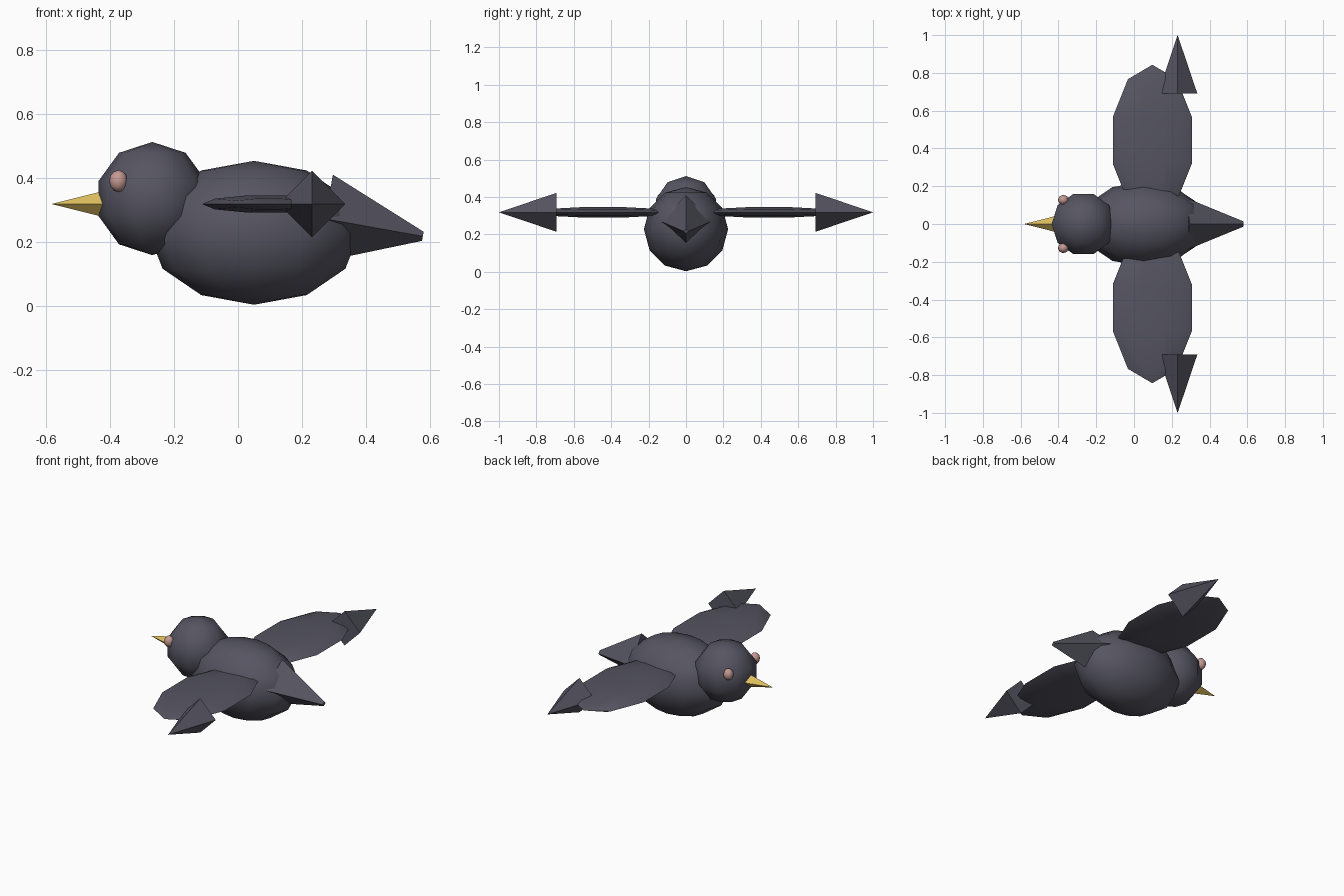
import bpy, math
from mathutils import Vector, Matrix

if "Cube" in bpy.data.objects:
    bpy.data.objects.remove(bpy.data.objects["Cube"])


def material(name, rgb):
    m = bpy.data.materials.new(name)
    m.diffuse_color = (*rgb, 1)
    m.use_nodes = True
    m.node_tree.nodes["Principled BSDF"].inputs["Base Color"].default_value = m.diffuse_color
    return m


CHARCOAL = material("charcoal", (0.092, 0.090, 0.120))
YELLOW = material("beak yellow", (0.72, 0.51, 0.115))
PINK = material("eye pink", (0.56, 0.32, 0.29))


def finish(name, mat):
    ob = bpy.context.object
    ob.name = ob.data.name = name
    ob.data.materials.append(mat)
    bpy.ops.object.transform_apply(location=False, rotation=True, scale=True)
    bpy.ops.object.shade_smooth_by_angle(angle=math.radians(50))
    return ob


def ball(name, mat, centre, radii, segments, rings, spin=0, tip=0):
    """Ellipsoid: spin turns the segments about the pole, tip lays the pole along y."""
    bpy.ops.mesh.primitive_uv_sphere_add(segments=segments, ring_count=rings, radius=1, location=centre)
    ob = bpy.context.object
    ob.data.transform(Matrix.Diagonal((*radii, 1)) @ Matrix.Rotation(tip, 4, 'X')
                      @ Matrix.Rotation(spin, 4, 'Z'))
    return finish(name, mat)


def spike(name, mat, base, tip, r_base, r_tip=0):
    """Four-sided cone from base to tip, corners up, down and to the sides."""
    base, tip = Vector(base), Vector(tip)
    axis = tip - base
    bpy.ops.mesh.primitive_cone_add(vertices=4, radius1=r_base, radius2=r_tip,
                                    depth=axis.length, location=(base + tip) / 2)
    ob = bpy.context.object
    # frame with z along the axis and x as close to world up as possible
    z = axis.normalized()
    y = z.cross(Vector((0, 0, 1))).normalized()
    x = y.cross(z)
    ob.data.transform(Matrix((x, y, z)).transposed().to_4x4())
    return finish(name, mat)


# Body and head
ball("body", CHARCOAL, (0.05, 0, 0.228), (0.33, 0.225, 0.225), 12, 6)
ball("head", CHARCOAL, (-0.268, 0, 0.335), (0.177, 0.177, 0.177), 10, 5, spin=math.pi / 2)

# Beak and tail
spike("beak", YELLOW, (-0.38, 0, 0.318), (-0.583, 0, 0.318), 0.051)
spike("tail", CHARCOAL, (0.272, 0, 0.272), (0.578, 0, 0.217), 0.14, 0.0145)

# Wings, pointed wing tips and eyes on both sides
for side, s in (("left", -1), ("right", 1)):
    ball(f"{side}_wing", CHARCOAL, (0.097, s * 0.443, 0.318), (0.22, 0.4, 0.03), 10, 5,
         spin=math.pi / 2, tip=math.pi / 2)
    spike(f"{side}_wing_tip", CHARCOAL, (0.231, s * 0.692, 0.318), (0.231, s, 0.318), 0.104)
    ball(f"{side}_eye", PINK, (-0.374, s * 0.127, 0.39), (0.029, 0.028, 0.034), 8, 6)
